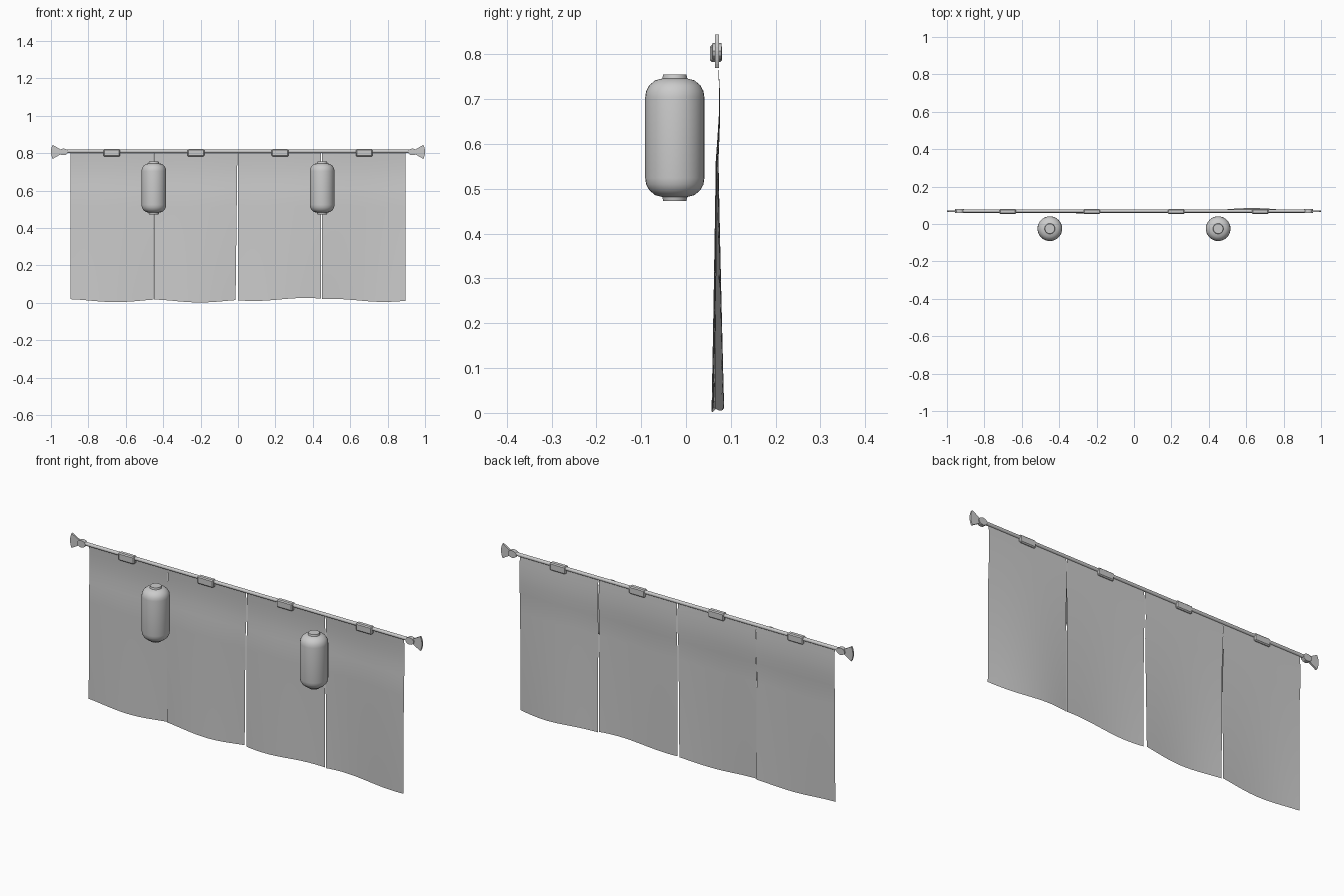
import bpy, bmesh, math
from mathutils import Matrix

if "Cube" in bpy.data.objects:
    bpy.data.objects.remove(bpy.data.objects["Cube"])

grey = bpy.data.materials.new("plain grey")
grey.use_nodes = True
COLOR = (0.6, 0.6, 0.6, 1)
grey.diffuse_color = COLOR
grey.node_tree.nodes["Principled BSDF"].inputs["Base Color"].default_value = COLOR

ROD_Y, ROD_Z = 0.069, 0.807


def finish(name, bm, smooth=True):
    bmesh.ops.recalc_face_normals(bm, faces=bm.faces)
    mesh = bpy.data.meshes.new(name)
    bm.to_mesh(mesh)
    bm.free()
    mesh.materials.append(grey)
    ob = bpy.data.objects.new(name, mesh)
    bpy.context.collection.objects.link(ob)
    if smooth:
        bpy.ops.object.select_all(action='DESELECT')
        ob.select_set(True)
        bpy.context.view_layer.objects.active = ob
        bpy.ops.object.shade_smooth_by_angle(angle=math.radians(35))
    return ob


def cylinder_x(name, radius, length, center):
    bm = bmesh.new()
    bmesh.ops.create_cone(bm, cap_ends=True, segments=16, radius1=radius, radius2=radius, depth=length,
                          matrix=Matrix.Translation(center) @ Matrix.Rotation(math.pi / 2, 4, 'Y'))
    return finish(name, bm)


def box(name, size, center, bevel):
    bm = bmesh.new()
    bmesh.ops.create_cube(bm, size=1, matrix=Matrix.Translation(center) @ Matrix.Diagonal((*size, 1)))
    bmesh.ops.bevel(bm, geom=bm.edges[:], offset=bevel, segments=1, affect='EDGES')
    return finish(name, bm, False)


def plate(name, outline, thickness, y):
    # Flat outline in x and z, extruded along y
    bm = bmesh.new()
    face = bm.faces.new([bm.verts.new((x, y - thickness / 2, z)) for x, z in outline])
    new = bmesh.ops.extrude_face_region(bm, geom=[face])["geom"]
    bmesh.ops.translate(bm, vec=(0, thickness, 0), verts=[v for v in new if isinstance(v, bmesh.types.BMVert)])
    return finish(name, bm, False)


def lathe(name, profile, center, steps=32):
    bm = bmesh.new()
    verts = [bm.verts.new((r, 0, z)) for r, z in profile]
    edges = [bm.edges.new(pair) for pair in zip(verts, verts[1:])]
    bmesh.ops.spin(bm, geom=verts + edges, cent=(0, 0, 0), axis=(0, 0, 1), angle=math.tau, steps=steps)
    bmesh.ops.remove_doubles(bm, verts=bm.verts, dist=1e-5)
    bmesh.ops.translate(bm, vec=center, verts=bm.verts)
    return finish(name, bm)


# Hanging rod
cylinder_x("rod", 0.009, 1.83, (0, ROD_Y, ROD_Z + 0.003))

# Rod ends: round knob and a fan-shaped flat tip
for side, label in ((-1, "right"), (1, "left")):
    knob = [(side * (0.933 + 0.024 * math.cos(a)), ROD_Z + 0.018 * math.sin(a))
            for a in (math.tau * i / 12 for i in range(12))]
    plate(label + "_rod_knob", knob, 0.02, ROD_Y)
    arc = [(side * (0.92 + 0.08 * math.cos(a)), ROD_Z + 0.08 * math.sin(a))
           for a in (math.radians(28) * (i / 4 - 1) for i in range(9))]
    fan = [(side * 0.94, ROD_Z - 0.008)] + arc + [(side * 0.94, ROD_Z + 0.008)]
    plate(label + "_rod_fan", fan, 0.009, ROD_Y)

# Cloth clips
for i in range(4):
    box("clip_%d" % (i + 1), (0.09, 0.027, 0.039), (-0.675 + 0.45 * i, 0.067, 0.802), 0.005)

# Cloth panels: left and right edge, sway depth, wave phase, hem height
PANELS = [(-0.895, -0.451, -0.009, 0.4, 0.012), (-0.449, -0.003, -0.012, 0.3, 0.010),
          (0.001, 0.444, -0.009, 2.2, 0.018), (0.449, 0.895, 0.016, -0.6, 0.013)]
COLS, ROWS = 20, 16
for n, (x0, x1, depth, phase, hem) in enumerate(PANELS):
    bm = bmesh.new()
    grid = []
    for j in range(ROWS + 1):
        t = j / ROWS
        row = []
        for i in range(COLS + 1):
            u = i / COLS
            low = hem + 0.008 * math.cos(math.tau * u * 0.8 + phase)
            z = 0.815 + (low - 0.815) * t
            y = 0.069 + t ** 1.3 * depth * math.sin(math.pi * u + 0.3)
            y += 0.006 * math.sin(math.pi * min(t / 0.3, 1))
            x = x0 + (x1 - x0) * u
            if n == 1:
                x -= 0.01 * u * t
            row.append(bm.verts.new((x, y, z)))
        grid.append(row)
    for a, b in zip(grid, grid[1:]):
        for i in range(COLS):
            bm.faces.new((a[i], a[i + 1], b[i + 1], b[i]))
    finish("cloth_panel_%d" % (n + 1), bm)

# Paper lanterns with rounded shoulders and collars
SHOULDER = [(0.028, 0.132), (0.044, 0.128), (0.057, 0.117), (0.064, 0.104), (0.066, 0.09)]
RIM = [(0, 0.141), (0.026, 0.141), (0.028, 0.132)]
upper = RIM + SHOULDER[1:]
profile = upper + [(r, -z) for r, z in reversed(upper)]
for side, label in ((-1, "right"), (1, "left")):
    lathe(label + "_lantern", profile, (side * 0.45, -0.025, 0.614))
